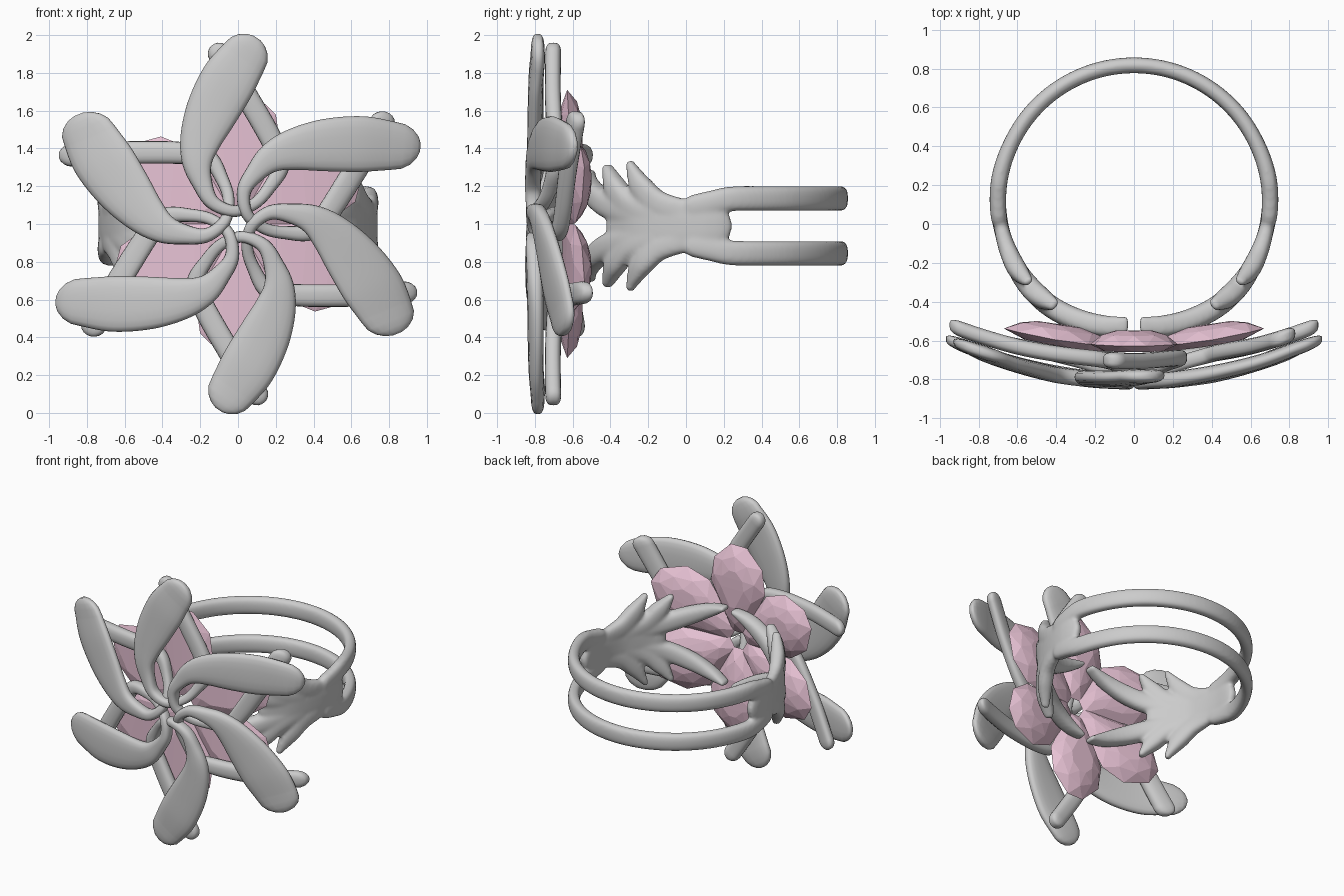
import bpy, bmesh, math
from mathutils import Vector

if "Cube" in bpy.data.objects:
    bpy.data.objects.remove(bpy.data.objects["Cube"])

pink = bpy.data.materials.new("pink_stone")
pink.diffuse_color = (0.8, 0.54, 0.66, 1)
pink.use_nodes = True
pink.node_tree.nodes["Principled BSDF"].inputs["Base Color"].default_value = pink.diffuse_color


def spline(pts, steps):
    """Catmull-Rom through tuples of any length."""
    out = []
    n = len(pts)
    for i in range(n - 1):
        p = [pts[max(i - 1, 0)], pts[i], pts[i + 1], pts[min(i + 2, n - 1)]]
        for s in range(steps):
            t = s / steps
            out.append([0.5 * (2 * b + (c - a) * t + (2 * a - 5 * b + 4 * c - d) * t * t
                               + (3 * b - a - 3 * c + d) * t ** 3) for a, b, c, d in zip(*p)])
    out.append(list(pts[-1]))
    return out


def sweep(bm, pts, warp, steps=6, sides=18, power=2.6):
    """Flattened rod along (x, y, z, half width, half thickness); y is the thickness direction."""
    path = spline(pts, steps)
    frames = []
    for i, q in enumerate(path):
        a, b = path[max(i - 1, 0)], path[min(i + 1, len(path) - 1)]
        tan = Vector((b[0] - a[0], 0, b[2] - a[2])).normalized()
        frames.append((Vector(q[:3]), tan, q[3], q[4]))

    def cap(frame, sign):
        c, t, w, h = frame
        return [(c + t * sign * w * math.sin(k), t, w * math.cos(k), h * math.cos(k) ** 0.5)
                for k in (0.4, 0.75, 1.1, 1.4)]

    frames = cap(frames[0], -1)[::-1] + frames + cap(frames[-1], 1)
    rings = []
    for c, t, w, h in frames:
        side = Vector((t.z, 0, -t.x))
        ring = []
        for k in range(sides):
            ang = 2 * math.pi * k / sides
            u, v = math.cos(ang), math.sin(ang)
            u = math.copysign(abs(u) ** (2 / power), u)
            v = math.copysign(abs(v) ** (2 / power), v)
            ring.append(bm.verts.new(warp(c + side * u * w + Vector((0, v * h, 0)))))
        rings.append(ring)
    for r, s in zip(rings, rings[1:]):
        for k in range(sides):
            j = (k + 1) % sides
            bm.faces.new((r[k], r[j], s[j], s[k]))
    bm.faces.new(rings[0])
    bm.faces.new(rings[-1])


def finish(bm, name, smooth=True, mat=None):
    bmesh.ops.recalc_face_normals(bm, faces=bm.faces)
    me = bpy.data.meshes.new(name)
    bm.to_mesh(me)
    bm.free()
    for p in me.polygons:
        p.use_smooth = smooth
    if mat:
        me.materials.append(mat)
    ob = bpy.data.objects.new(name, me)
    bpy.context.collection.objects.link(ob)
    return ob


def flower_warp(angle):
    """Turn about the flower centre, then bow the flower backwards at its sides."""
    ca, sa = math.cos(angle), math.sin(angle)

    def warp(p):
        x, z = p.x * ca - p.z * sa, p.x * sa + p.z * ca
        x *= 1 + .085 * x * x
        return Vector((x, p.y + 0.205 * x * x, z + 1))
    return warp


# Petal: back rod, hook round the centre, broad front paddle
petal = [(-.10, -.705, .90, .06, .042), (-.04, -.705, .81, .06, .042), (.05, -.705, .67, .06, .042),
         (.18, -.70, .44, .058, .042), (.225, -.705, .31, .046, .042), (.165, -.725, .194, .035, .04),
         (.088, -.76, .108, .031, .038), (-.022, -.80, .068, .031, .04), (-.135, -.81, .115, .038, .042),
         (-.19, -.81, .22, .054, .042), (-.215, -.81, .33, .08, .042), (-.195, -.805, .45, .11, .042),
         (-.135, -.80, .60, .138, .041), (-.05, -.795, .76, .147, .04), (.03, -.785, .88, .128, .038)]
# Stone outline: half width and distance from the flower centre
stone = [(.05, .06), (.13, .21), (.225, .40), (.20, .58), (.065, .71),
         (-.065, .71), (-.20, .58), (-.225, .40), (-.13, .21), (-.05, .06)]

for i in range(6):
    warp = flower_warp(i * math.pi / 3)
    bm = bmesh.new()
    sweep(bm, petal, warp)
    finish(bm, f"petal_{i + 1}")

    bm = bmesh.new()
    n = len(stone)
    for scale, y, half in ((1, -.63, 0), (.78, -.577, 1), (.42, -.55, 0), (.7, -.66, 1)):
        for k in range(n):
            a, b = stone[k], stone[(k + half) % n]
            x, r = (a[0] + b[0]) / 2, (a[1] + b[1]) / 2
            bm.verts.new(warp(Vector((x * scale, y, .43 + (r - .43) * scale))))
    bmesh.ops.convex_hull(bm, input=bm.verts)
    loose = [v for v in bm.verts if not v.link_faces]
    bmesh.ops.delete(bm, geom=loose, context='VERTS')
    finish(bm, f"stone_{i + 1}", False, pink)

# Ring band: drawn flat, wrapped round the finger, fused by voxel remesh
R = .697


def ring_warp(p):
    a, r = p.x / R, R + p.y
    return Vector((r * math.sin(a), .12 - r * math.cos(a), p.z + .99))


def strand(bm, pts, sx=1, sz=1):
    """pts: (degrees from the front, radial offset, z, half width, half thickness)"""
    sweep(bm, [(sx * math.radians(a) * R, d, sz * z, w, h) for a, d, z, w, h in pts], ring_warp, 8)


wire = [(84, .004, .105, .062, .042), (92, .004, .125, .064, .043), (100, .004, .143, .066, .043)]
wire += [(a, 0, .145, .066, .041) for a in range(115, 181, 13)]
wire += [(360 - a, d, z, w, h) for a, d, z, w, h in wire[::-1]]
trunk = [(89, .003, 0, .135, .041), (76, 0, 0, .15, .04), (68, 0, 0, .15, .042), (58, 0, 0, .13, .048),
         (48, 0, 0, .09, .045)]
spikes = [
    [(78, 0, .08, .065, .038), (67, 0, .12, .07, .047), (59, 0, .21, .062, .05), (53, -.01, .325, .022, .03)],
    [(64, 0, .06, .065, .045), (52, 0, .12, .066, .055), (44, -.005, .21, .06, .055), (38, -.02, .305, .024, .035)],
    [(62, 0, .05, .06, .045), (44, 0, .095, .07, .055), (28, -.015, .165, .066, .058), (13, -.035, .24, .045, .055),
     (4, -.055, .28, .02, .045)]]

bm = bmesh.new()
for sz in (1, -1):
    strand(bm, wire, 1, sz)
    for sx in (1, -1):
        for s in spikes:
            strand(bm, s, sx, sz)
for sx in (1, -1):
    strand(bm, trunk, sx)
band = finish(bm, "ring_band")
rm = band.modifiers.new("fuse", 'REMESH')
rm.mode = 'VOXEL'
rm.voxel_size = .012
rm.use_smooth_shade = True
sm = band.modifiers.new("soften", 'SMOOTH')
sm.factor = .5
sm.iterations = 8
